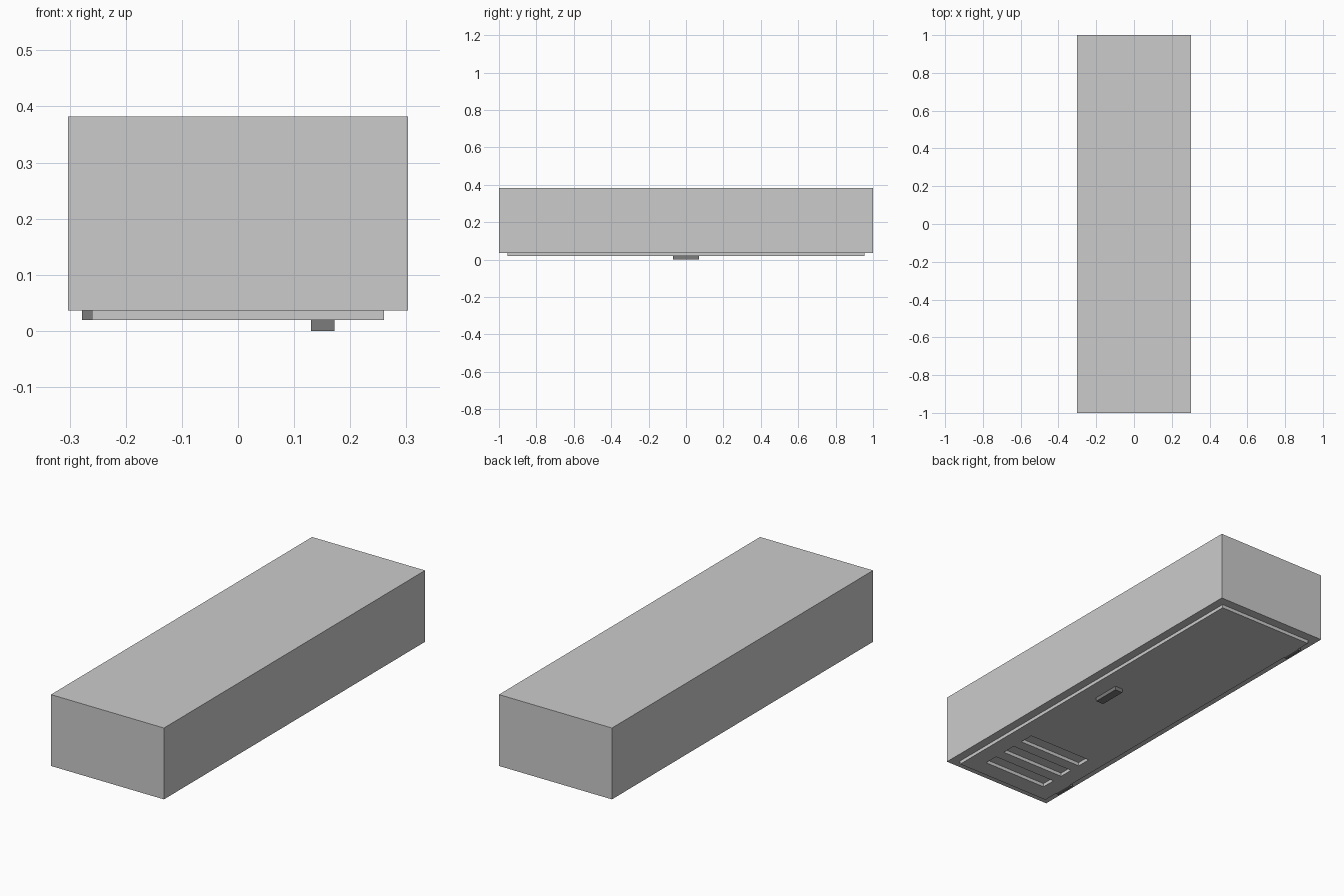
import bpy
import bmesh

if "Cube" in bpy.data.objects:
    bpy.data.objects.remove(bpy.data.objects["Cube"])

# A locker lying on its door: body on top, door and fittings underneath
Z_HANDLE, Z_DOOR, Z_BODY, Z_TOP = 0.0, 0.019, 0.036, 0.382


def box(name, x, y, z, material=None):
    """Box from (min, max) pairs on each axis."""
    bm = bmesh.new()
    bmesh.ops.create_cube(bm, size=1)
    for v in bm.verts:
        for i, (lo, hi) in enumerate((x, y, z)):
            v.co[i] = lo if v.co[i] < 0 else hi
    mesh = bpy.data.meshes.new(name)
    bm.to_mesh(mesh)
    bm.free()
    obj = bpy.data.objects.new(name, mesh)
    bpy.context.collection.objects.link(obj)
    if material:
        mesh.materials.append(material)
    return obj


dark = bpy.data.materials.new("dark_metal")
dark.diffuse_color = (0.2, 0.2, 0.2, 1)
dark.use_nodes = True
dark.node_tree.nodes["Principled BSDF"].inputs["Base Color"].default_value = dark.diffuse_color

# Cabinet body
box("cabinet_body", (-0.303, 0.303), (-1, 1), (Z_BODY, Z_TOP))

# Door panel
door = box("door", (-0.26, 0.26), (-0.955, 0.955), (Z_DOOR, Z_BODY))

# Three ventilation slots cut through the door
for i in range(3):
    y = -0.575 - 0.128 * i
    cutter = box(f"vent_cutter_{i + 1}", (-0.175, 0.175), (y - 0.036, y + 0.036),
                 (Z_DOOR - 0.02, Z_BODY + 0.02))
    cutter.hide_render = True
    cutter.hide_set(True)
    cutter.display_type = 'WIRE'
    cut = door.modifiers.new(f"vent_{i + 1}", 'BOOLEAN')
    cut.operation = 'DIFFERENCE'
    cut.solver = 'EXACT'
    cut.object = cutter

# Hinges at both ends of the door edge
for name, y in (("hinge_upper", -0.83), ("hinge_lower", 0.83)):
    box(name, (-0.278, -0.26), (y - 0.05, y + 0.05), (Z_DOOR, Z_BODY), dark)

# Door handle
box("handle", (0.13, 0.172), (-0.07, 0.07), (Z_HANDLE, Z_DOOR), dark)
